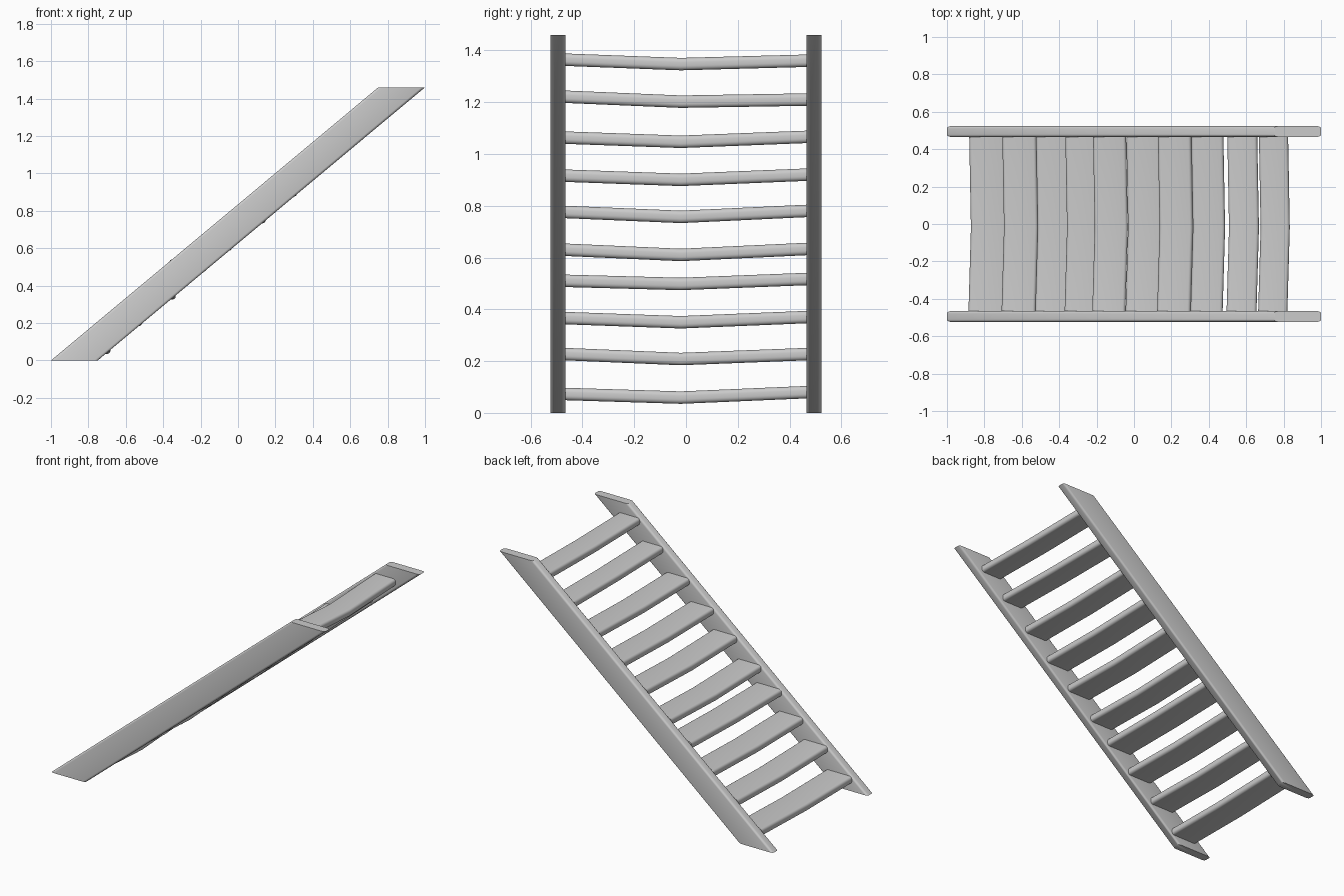
import bpy, math

if "Cube" in bpy.data.objects:
    bpy.data.objects.remove(bpy.data.objects["Cube"])

def rounded_rect(w, h, bu, bv, n=4):
    """Rounded rectangle spanning 0..w by 0..h."""
    pts = []
    for cu, cv, a0 in ((w - bu, h - bv, 0), (bu, h - bv, 90), (bu, bv, 180), (w - bu, bv, 270)):
        for i in range(n + 1):
            a = math.radians(a0 + 90 * i / n)
            pts.append((cu + bu * math.cos(a), cv + bv * math.sin(a)))
    return pts

def loft(name, rings, flip=False):
    n = len(rings[0])
    verts = [v for r in rings for v in r]
    faces = [tuple(range(n))[::-1], tuple((len(rings) - 1) * n + i for i in range(n))]
    for k in range(len(rings) - 1):
        for i in range(n):
            j = (i + 1) % n
            faces.append((k * n + i, k * n + j, k * n + n + j, k * n + n + i))
    if flip:
        faces = [f[::-1] for f in faces]
    me = bpy.data.meshes.new(name)
    me.from_pydata(verts, [], faces)
    ob = bpy.data.objects.new(name, me)
    bpy.context.collection.objects.link(ob)
    bpy.context.view_layer.objects.active = ob
    ob.select_set(True)
    bpy.ops.object.shade_smooth_by_angle(angle=math.radians(40))
    ob.select_set(False)
    return ob

# Sloping side rails: horizontal section swept up the slope
INNER, OUTER, TOP = 0.466, 0.523, 1.46
section = rounded_rect(0.25, OUTER - INNER, 0.02, 0.013)
for name, y0 in (("rail_front", -OUTER), ("rail_back", INNER)):
    loft(name, [[(x0 + u, y0 + v, z) for u, v in section] for x0, z in ((-1, 0), (0.75, TOP))])

# Worn treads: rear x, width, top height at front end, middle and back end
treads = [
    (-0.882, 0.190, 0.097, 0.083, 0.104),
    (-0.705, 0.182, 0.251, 0.232, 0.251),
    (-0.525, 0.182, 0.390, 0.374, 0.394),
    (-0.368, 0.190, 0.534, 0.522, 0.541),
    (-0.220, 0.177, 0.654, 0.634, 0.657),
    (-0.042, 0.180, 0.800, 0.781, 0.804),
    (0.127, 0.178, 0.940, 0.924, 0.944),
    (0.305, 0.172, 1.087, 1.071, 1.090),
    (0.498, 0.160, 1.245, 1.226, 1.234),
    (0.667, 0.156, 1.388, 1.371, 1.384),
]
THICK = 0.048
for i, (x0, w, *tops) in enumerate(treads):
    prof = rounded_rect(w, THICK, 0.017, 0.017)
    rings = [[(x0 + dx + u, y, t - THICK + v) for u, v in prof]
             for y, dx, t in zip((-INNER, -0.02, INNER), (-0.003, 0.01, 0.001), tops)]
    loft(f"tread_{i + 1}", rings, flip=True)
